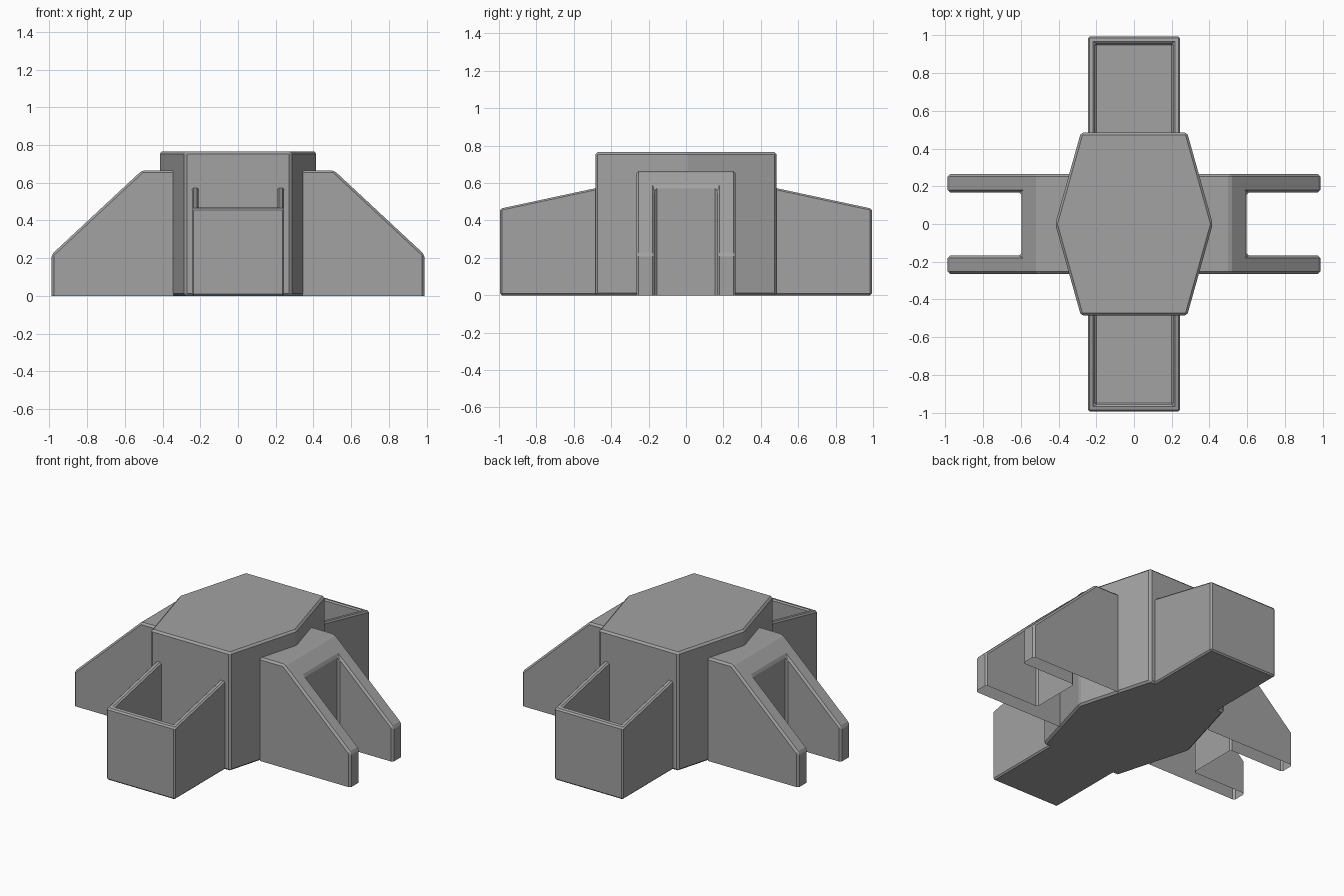
import bpy
import bmesh
from mathutils import Vector

if "Cube" in bpy.data.objects:
    bpy.data.objects.remove(bpy.data.objects["Cube"])

grey = bpy.data.materials.new("plain grey")
grey.diffuse_color = (0.36, 0.36, 0.36, 1)
grey.use_nodes = True
grey.node_tree.nodes["Principled BSDF"].inputs["Base Color"].default_value = grey.diffuse_color


def prism(points, offset):
    """Solid made by extruding a flat polygon along an offset."""
    bm = bmesh.new()
    face = bm.faces.new([bm.verts.new(p) for p in points])
    ext = bmesh.ops.extrude_face_region(bm, geom=[face])
    verts = [v for v in ext["geom"] if isinstance(v, bmesh.types.BMVert)]
    bmesh.ops.translate(bm, verts=verts, vec=offset)
    bmesh.ops.recalc_face_normals(bm, faces=bm.faces[:])
    return bm


def everything(bm):
    return bm.verts[:] + bm.edges[:] + bm.faces[:]


def chamfer(bm, width):
    sharp = [e for e in bm.edges if e.calc_face_angle(0) > 0.15]
    bmesh.ops.bevel(bm, geom=sharp, offset=width, segments=1,
                    affect='EDGES', clamp_overlap=True)


def add_part(name, bm, turned=False):
    """Make the object; turned parts get rotated half a turn about z."""
    if turned:
        for v in bm.verts:
            v.co.x, v.co.y = -v.co.x, -v.co.y
    mesh = bpy.data.meshes.new(name)
    bm.to_mesh(mesh)
    bm.free()
    mesh.materials.append(grey)
    obj = bpy.data.objects.new(name, mesh)
    bpy.context.collection.objects.link(obj)


# Six-sided central block
hexagon = [(0.418, 0, 0), (0.282, 0.485, 0), (-0.282, 0.485, 0),
           (-0.418, 0, 0), (-0.282, -0.485, 0), (0.282, -0.485, 0)]
core = prism(hexagon, (0, 0, 0.765))
chamfer(core, 0.012)
add_part("central_block", core)


def trough():
    # Box with a sloping top, hollowed out from above
    side = [(-0.245, 0.30, 0), (-0.245, 0.994, 0),
            (-0.245, 0.994, 0.463), (-0.245, 0.30, 0.612)]
    bm = prism(side, (0.49, 0, 0))
    bm.normal_update()
    top = max(bm.faces, key=lambda f: f.normal.z)
    bmesh.ops.inset_region(bm, faces=[top], thickness=0.052)
    ext = bmesh.ops.extrude_face_region(bm, geom=[top])
    for v in ext["geom"]:
        if isinstance(v, bmesh.types.BMVert):
            v.co.z = 0.06
    if top.is_valid:
        bmesh.ops.delete(bm, geom=[top], context='FACES_ONLY')
    bmesh.ops.recalc_face_normals(bm, faces=bm.faces[:])
    chamfer(bm, 0.009)
    return bm


def bracket():
    # Forked plan, cut by the sloping plane, open underneath
    z = -0.1
    plan = [(0.25, -0.265, z), (0.988, -0.265, z), (0.988, -0.168, z),
            (0.597, -0.168, z), (0.597, 0.168, z), (0.988, 0.168, z),
            (0.988, 0.265, z), (0.25, 0.265, z)]
    bm = prism(plan, (0, 0, 0.665 - z))
    cut = bmesh.ops.bisect_plane(
        bm, geom=everything(bm), plane_co=(0.51, 0, 0.665),
        plane_no=Vector((0.445, 0, 0.478)).normalized(), clear_outer=True)
    rim = [e for e in bm.edges if e.is_boundary]
    bmesh.ops.holes_fill(bm, edges=rim, sides=0)
    bmesh.ops.recalc_face_normals(bm, faces=bm.faces[:])
    chamfer(bm, 0.012)
    # Trim the underside and the end buried in the central block
    for co, no in (((0, 0, 0), (0, 0, -1)), ((0.342, 0, 0), (-1, 0, 0))):
        bmesh.ops.bisect_plane(bm, geom=everything(bm), plane_co=co,
                               plane_no=no, clear_outer=True)
    return bm


add_part("back_trough", trough())
add_part("front_trough", trough(), turned=True)
add_part("right_bracket", bracket())
add_part("left_bracket", bracket(), turned=True)
